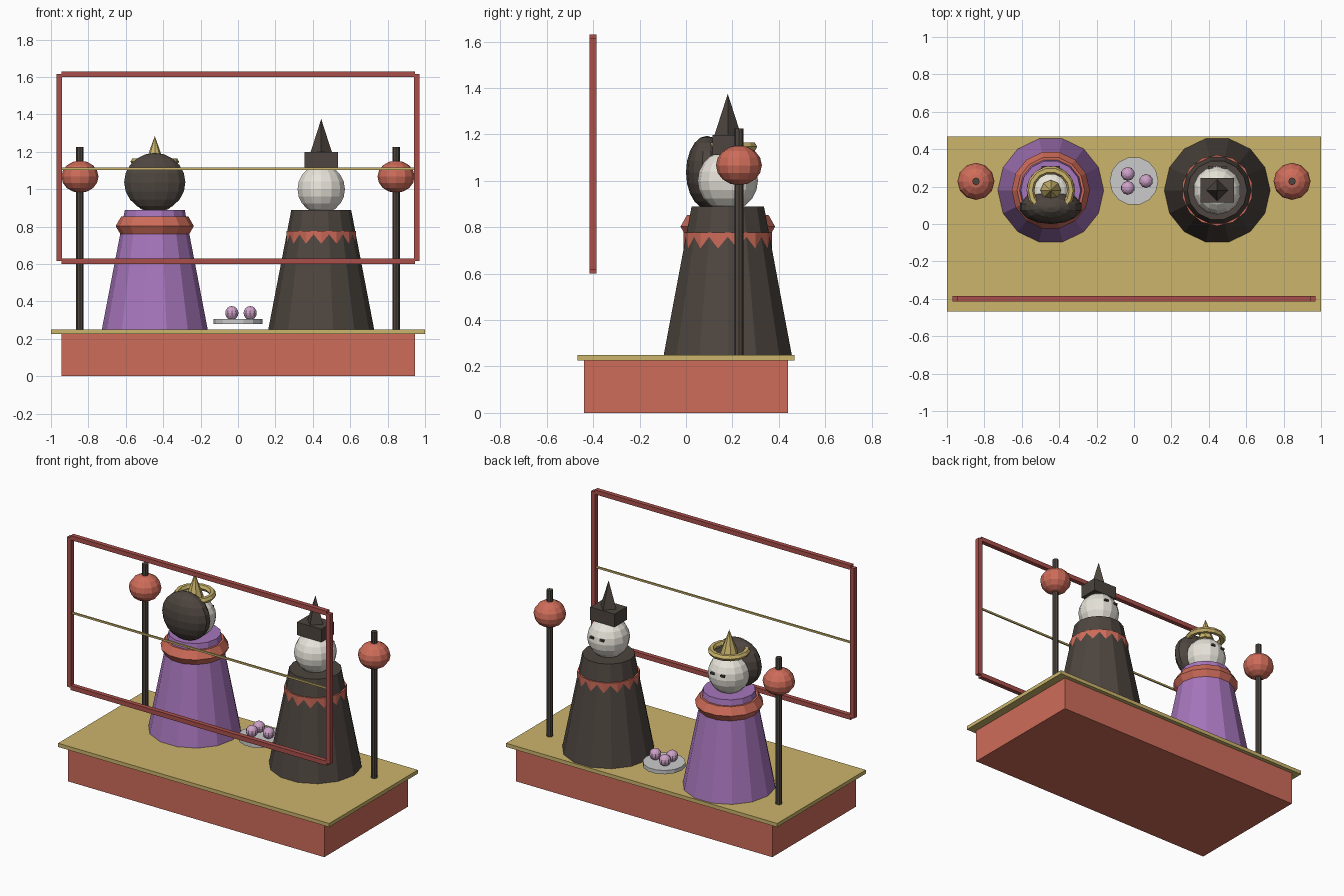
import bpy
from math import pi

if "Cube" in bpy.data.objects:
    bpy.data.objects.remove(bpy.data.objects["Cube"])


def material(name, rgb):
    m = bpy.data.materials.new(name)
    m.diffuse_color = (*rgb, 1)
    m.use_nodes = True
    m.node_tree.nodes["Principled BSDF"].inputs["Base Color"].default_value = m.diffuse_color
    return m


RED = material("red", (0.62, 0.15, 0.10))
FRAME = material("frame_red", (0.40, 0.08, 0.07))
GOLD = material("gold", (0.60, 0.46, 0.15))
PURPLE = material("purple", (0.38, 0.18, 0.50))
DARK = material("charcoal", (0.075, 0.06, 0.05))
IVORY = material("ivory", (0.80, 0.77, 0.70))
PINK = material("pink", (0.62, 0.36, 0.58))


def finish(name, mat):
    ob = bpy.context.object
    ob.name = name
    if mat:
        ob.data.materials.append(mat)
    return ob


def box(name, size, loc, mat):
    bpy.ops.mesh.primitive_cube_add(size=1, location=loc)
    bpy.context.object.scale = size
    return finish(name, mat)


def cone(name, r1, r2, z0, z1, x, y, n, mat, turn=0.0):
    # turn = 0 puts a corner on the x axis
    bpy.ops.mesh.primitive_cone_add(vertices=n, radius1=r1, radius2=r2, depth=z1 - z0,
                                    location=(x, y, (z0 + z1) / 2),
                                    rotation=(0, 0, pi / 2 + turn))
    return finish(name, mat)


def ball(name, radii, loc, mat, seg=14, rings=10):
    bpy.ops.mesh.primitive_uv_sphere_add(segments=seg, ring_count=rings, radius=1, location=loc)
    bpy.context.object.scale = radii
    return finish(name, mat)


def ring(name, major, minor, loc, mat, n=14):
    bpy.ops.mesh.primitive_torus_add(major_radius=major, minor_radius=minor, major_segments=n,
                                     minor_segments=6, location=loc)
    return finish(name, mat)


# Stepped platform
box("platform_base", (1.89, 0.88, 0.225), (0, 0, 0.1125), RED)
box("platform_top", (2.0, 0.934, 0.025), (0, 0, 0.2375), GOLD)

# Open screen frame with a thin gold rail
for z, side in ((1.615, "top"), (0.615, "bottom")):
    box(f"screen_{side}_bar", (1.89, 0.03, 0.03), (0, -0.4, z), FRAME)
for s, side in ((-1, "left"), (1, "right")):
    box(f"screen_{side}_bar", (0.03, 0.03, 1.0), (s * 0.955, -0.4, 1.115), FRAME)
box("screen_rail", (1.89, 0.01, 0.012), (0, -0.4, 1.11), GOLD)

# Lanterns on poles
for s, side in ((-1, "left"), (1, "right")):
    cone(f"{side}_lantern_pole", 0.02, 0.02, 0.25, 1.225, s * 0.845, 0.228, 8, DARK)
    ball(f"{side}_lantern", (0.099, 0.099, 0.086), (s * 0.845, 0.228, 1.067), RED, 12, 8)

# Two seated dolls facing the back (+y)
DY = 0.18
for x, side, robe in ((-0.445, "left", PURPLE), (0.445, "right", DARK)):
    cone(f"{side}_robe", 0.283, 0.16, 0.25, 0.89, x, DY, 14, robe)
    ball(f"{side}_head", (0.13, 0.13, 0.13), (x, DY, 1.0), IVORY)
    for e in (-1, 1):
        box(f"{side}_doll_eye", (0.026, 0.016, 0.012), (x + e * 0.037, DY + 0.121, 1.03), DARK)

# Left doll: collar, hair and crown
ring("left_collar", 0.151, 0.058, (-0.445, DY, 0.803), RED)
ball("left_hair", (0.168, 0.09, 0.157), (-0.445, 0.09, 1.037), DARK)
ring("crown_band", 0.109, 0.021, (-0.445, DY, 1.147), GOLD)
cone("crown_spike", 0.055, 0, 1.13, 1.285, -0.445, DY, 8, GOLD)

# Right doll: sash and hat
cone("right_sash", 0.19, 0.19, 0.69, 0.777, 0.445, DY, 14, RED, pi / 14)
box("hat_block", (0.18, 0.13, 0.086), (0.445, DY, 1.155), DARK)
cone("hat_spike", 0.057, 0, 1.198, 1.375, 0.445, DY, 4, DARK)

# Plate with three sweets
cone("plate", 0.13, 0.13, 0.28, 0.305, 0, 0.23, 14, None)
for px, py in ((0.065, 0.23), (-0.033, 0.268), (-0.033, 0.193)):
    ball("sweet", (0.037, 0.037, 0.037), (px, py, 0.338), PINK, 10, 8)
